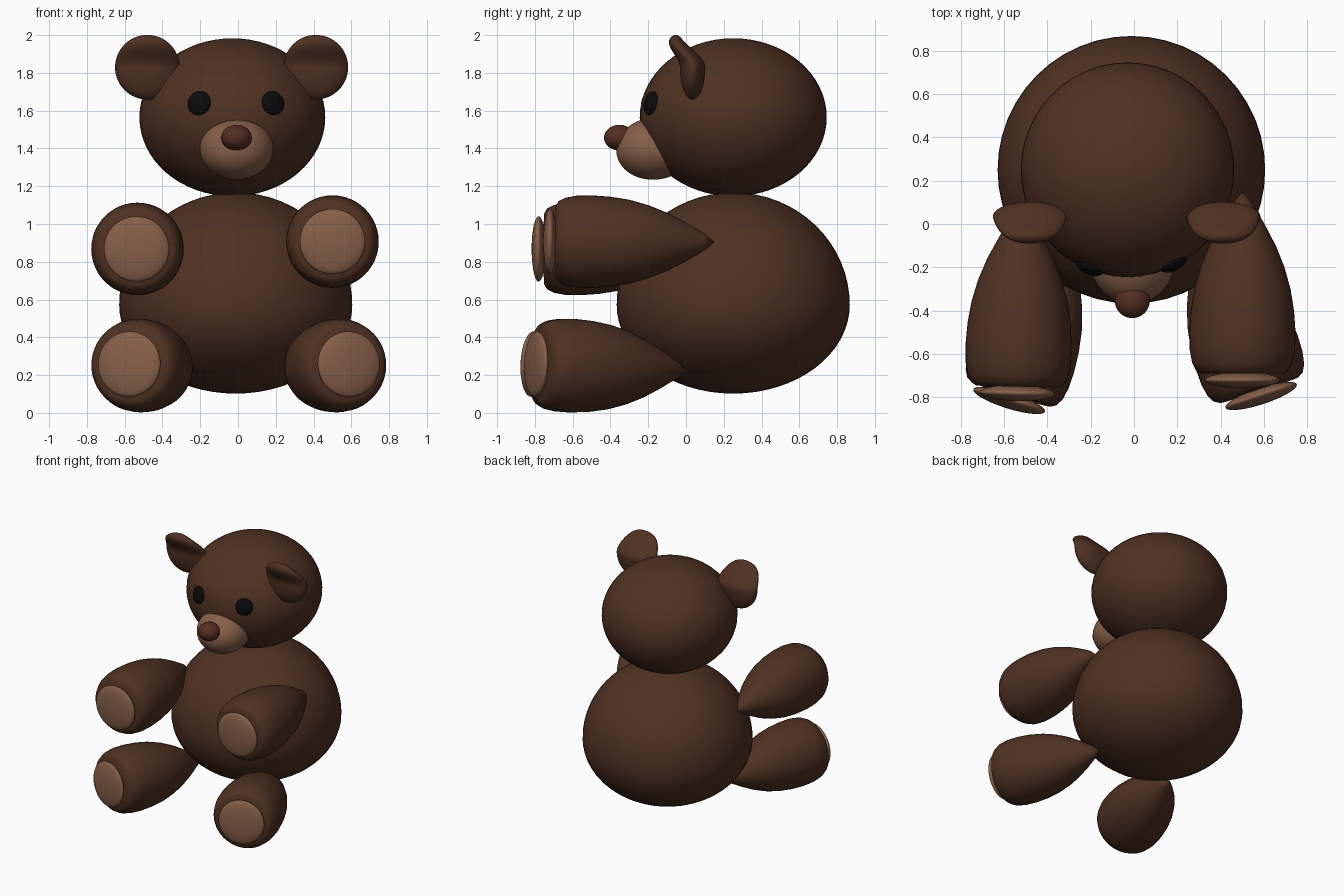
import bpy, bmesh, math
from mathutils import Vector

if "Cube" in bpy.data.objects:
    bpy.data.objects.remove(bpy.data.objects["Cube"])


def material(name, rgb):
    m = bpy.data.materials.new(name)
    m.diffuse_color = (*rgb, 1)
    m.use_nodes = True
    m.node_tree.nodes["Principled BSDF"].inputs["Base Color"].default_value = m.diffuse_color
    return m


FUR = material("brown_fur", (0.078, 0.031, 0.016))
PAD = material("tan_pad", (0.24, 0.115, 0.066))
NOSE = material("nose_brown", (0.09, 0.027, 0.016))
BLACK = material("eye_black", (0.003, 0.003, 0.003))


def finish(name, bm, mat, loc, direction=None):
    """Make a smooth object; local +z is turned to direction if given."""
    bmesh.ops.recalc_face_normals(bm, faces=bm.faces)
    me = bpy.data.meshes.new(name)
    bm.to_mesh(me)
    bm.free()
    me.materials.append(mat)
    for p in me.polygons:
        p.use_smooth = True
    ob = bpy.data.objects.new(name, me)
    bpy.context.collection.objects.link(ob)
    ob.location = loc
    if direction is not None:
        ob.rotation_euler = Vector(direction).to_track_quat('Z', 'Y').to_euler()
    return ob


def ball(name, mat, loc, radii, direction=None, shape=None):
    bm = bmesh.new()
    bmesh.ops.create_uvsphere(bm, u_segments=48, v_segments=32, radius=1)
    for v in bm.verts:
        v.co = Vector(c * r for c, r in zip(v.co, radii))
        if shape:
            shape(v.co)
    return finish(name, bm, mat, loc, direction)


# Egg-shaped body, fuller at the bottom
def egg(co):
    if co.z > 0:
        co.z *= 0.595 / 0.47


ball("body", FUR, (-0.012, 0.25, 0.572), (0.617, 0.617, 0.47), shape=egg)

# Head, muzzle and nose
HEAD, HEAD_R = Vector((-0.03, 0.25, 1.565)), (0.492, 0.495, 0.418)
ball("head", FUR, HEAD, HEAD_R)
ball("muzzle", PAD, (-0.008, -0.165, 1.40), (0.195, 0.165, 0.205), (0, -1, -0.12))
ball("nose", NOSE, (-0.008, -0.352, 1.457), (0.081, 0.082, 0.068))

# Eyes lie flat on the head surface
for side, x in (("left", -0.205), ("right", 0.185)):
    dx, dz = x - HEAD.x, 1.64 - HEAD.z
    dy = -HEAD_R[1] * math.sqrt(1 - (dx / HEAD_R[0])**2 - (dz / HEAD_R[2])**2)
    normal = [d / r**2 for d, r in zip((dx, dy, dz), HEAD_R)]
    ball(side + "_eye", BLACK, HEAD + Vector((dx, dy, dz)), (0.064, 0.064, 0.026), normal)


# Ears: flattened balls whose tops curl forward
def curl(co):
    t = min(max(co.z / 0.16, 0), 1)
    co.y -= 0.09 * t * t * (3 - 2 * t)


for side, x in (("left", -0.48), ("right", 0.412)):
    ball(side + "_ear", FUR, (x, 0.035, 1.83), (0.171, 0.067, 0.171), shape=curl)

# Limb profile: (distance from the pointed tip, radius)
PROFILE = [(0, 0), (0.05, 0.043), (0.15, 0.102), (0.25, 0.154), (0.35, 0.194),
           (0.45, 0.222), (0.55, 0.238), (0.65, 0.245), (0.73, 0.243),
           (0.79, 0.232), (0.825, 0.214), (0.84, 0.19), (0.84, 0)]


def limb(name, tip, end, width):
    """Turned limb from tip to end, with a round pad on the end."""
    tip, end = Vector(tip), Vector(end)
    axis = end - tip
    bm = bmesh.new()
    vs = [bm.verts.new((r * width, 0, d * axis.length / 0.84)) for d, r in PROFILE]
    es = [bm.edges.new(pair) for pair in zip(vs, vs[1:])]
    bmesh.ops.spin(bm, geom=vs + es, cent=(0, 0, 0), axis=(0, 0, 1),
                   angle=2 * math.pi, steps=48)
    bmesh.ops.remove_doubles(bm, verts=bm.verts, dist=1e-4)
    finish(name, bm, FUR, tip, axis)
    ball(name + "_pad", PAD, end + axis.normalized() * 0.03, (0.173, 0.173, 0.037), axis)


limb("left_arm", (-0.515, 0.09, 0.868), (-0.537, -0.75, 0.868), 1)
limb("right_arm", (0.50, 0.15, 0.905), (0.50, -0.69, 0.907), 1)
limb("left_leg", (-0.325, -0.01, 0.225), (-0.567, -0.785, 0.257), 1.01)
limb("right_leg", (0.325, 0.0, 0.225), (0.577, -0.765, 0.257), 1.01)
